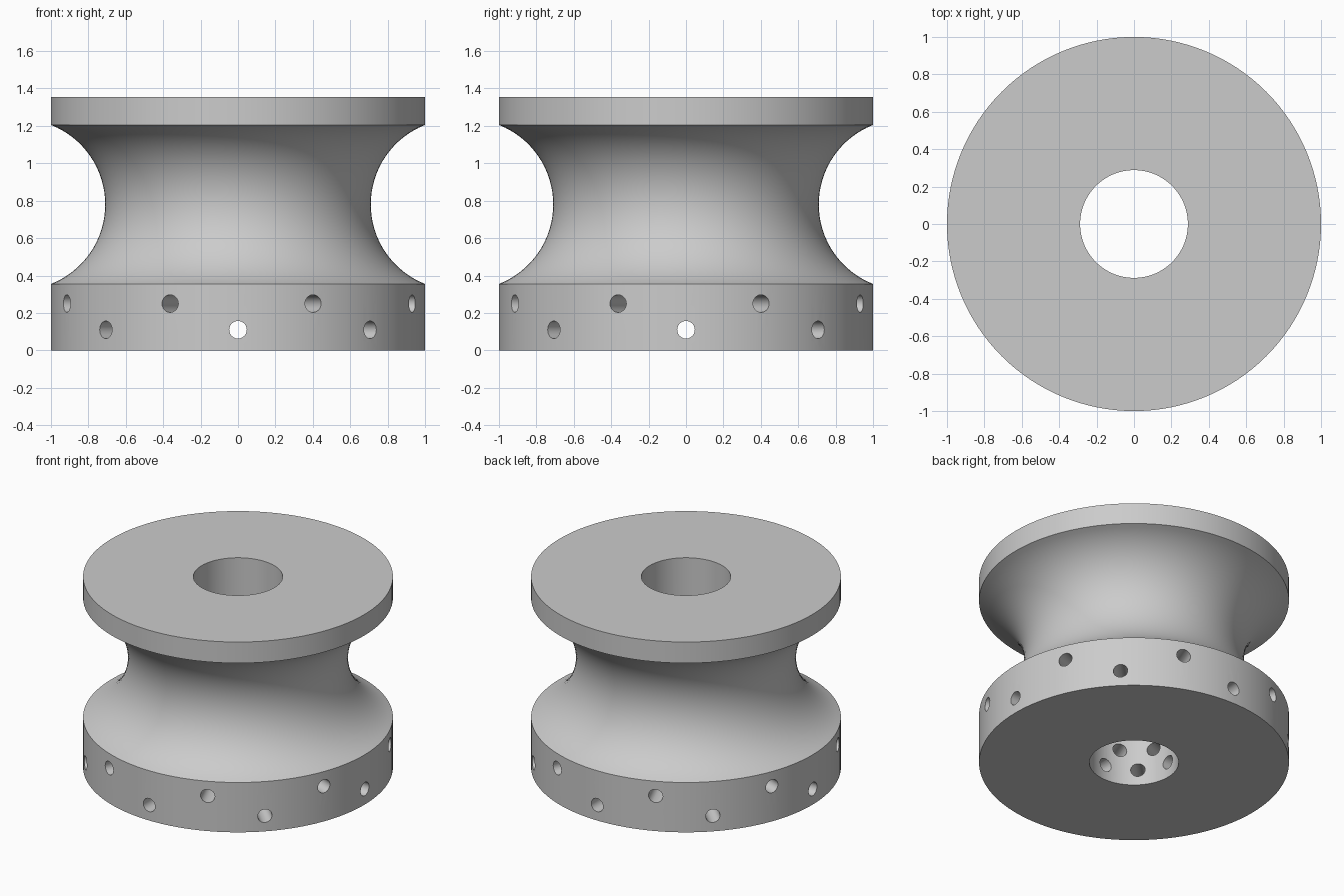
import bpy
import bmesh
from math import atan2, cos, hypot, pi, radians, sin
from mathutils import Matrix, Vector

cube = bpy.data.objects.get("Cube")
if cube:
    bpy.data.objects.remove(cube, do_unlink=True)

# Main dimensions
RIM, WAIST, BORE = 1.0, 0.71, 0.288
BAND_TOP, FLANGE_BOTTOM, HEIGHT = 0.355, 1.205, 1.355
SEGMENTS, ARC_STEPS = 128, 32
HOLE_RADIUS = 0.047

grey = bpy.data.materials.new("plain grey")
grey.use_nodes = True
grey.diffuse_color = (0.6, 0.6, 0.6, 1)
grey.node_tree.nodes["Principled BSDF"].inputs["Base Color"].default_value = grey.diffuse_color


def make_object(name, bm):
    bmesh.ops.recalc_face_normals(bm, faces=bm.faces)
    mesh = bpy.data.meshes.new(name)
    bm.to_mesh(mesh)
    bm.free()
    mesh.materials.append(grey)
    obj = bpy.data.objects.new(name, mesh)
    bpy.context.collection.objects.link(obj)
    return obj


def groove_points():
    """Circular arc from the lower band, in to the waist, out to the flange."""
    half = (FLANGE_BOTTOM - BAND_TOP) / 2
    depth = RIM - WAIST
    radius = (half ** 2 + depth ** 2) / (2 * depth)
    centre_x, centre_z = WAIST + radius, BAND_TOP + half
    spread = atan2(half, centre_x - RIM)
    for i in range(ARC_STEPS + 1):
        a = spread * (2 * i / ARC_STEPS - 1)
        yield centre_x - radius * cos(a), centre_z + radius * sin(a)


# Spool body: closed profile revolved around z
profile = [(BORE, 0), (RIM, 0), *groove_points(), (RIM, HEIGHT), (BORE, HEIGHT)]
bm = bmesh.new()
rings = []
for s in range(SEGMENTS):
    a = 2 * pi * s / SEGMENTS
    rings.append([bm.verts.new((r * cos(a), r * sin(a), z)) for r, z in profile])
for s, ring in enumerate(rings):
    following = rings[(s + 1) % SEGMENTS]
    for i in range(len(profile)):
        j = (i + 1) % len(profile)
        bm.faces.new((ring[i], following[i], following[j], ring[j]))
body = make_object("spool_body", bm)

# Radial hole cutters: two staggered rows of eight
bm = bmesh.new()
for z, offset in ((0.11, 0), (0.25, 23.7)):
    for k in range(8):
        a = radians(offset + 45 * k)
        direction = Vector((cos(a), sin(a), 0))
        turn = direction.to_track_quat("Z", "Y").to_matrix().to_4x4()
        place = Matrix.Translation(direction * 0.65 + Vector((0, 0, z)))
        bmesh.ops.create_cone(bm, cap_ends=True, segments=24, radius1=HOLE_RADIUS,
                              radius2=HOLE_RADIUS, depth=0.9, matrix=place @ turn)
cutter = make_object("hole_cutter", bm)
cutter.hide_render = True

# Drill the holes, then discard the cutter
drill = body.modifiers.new("drill holes", "BOOLEAN")
drill.operation = "DIFFERENCE"
drill.solver = "EXACT"
drill.object = cutter
bpy.ops.object.select_all(action="DESELECT")
body.select_set(True)
bpy.context.view_layer.objects.active = body
bpy.ops.object.modifier_apply(modifier=drill.name)
bpy.data.objects.remove(cutter, do_unlink=True)

# Smooth curved walls, sharp rims
bpy.ops.object.shade_smooth_by_angle(angle=radians(25))
